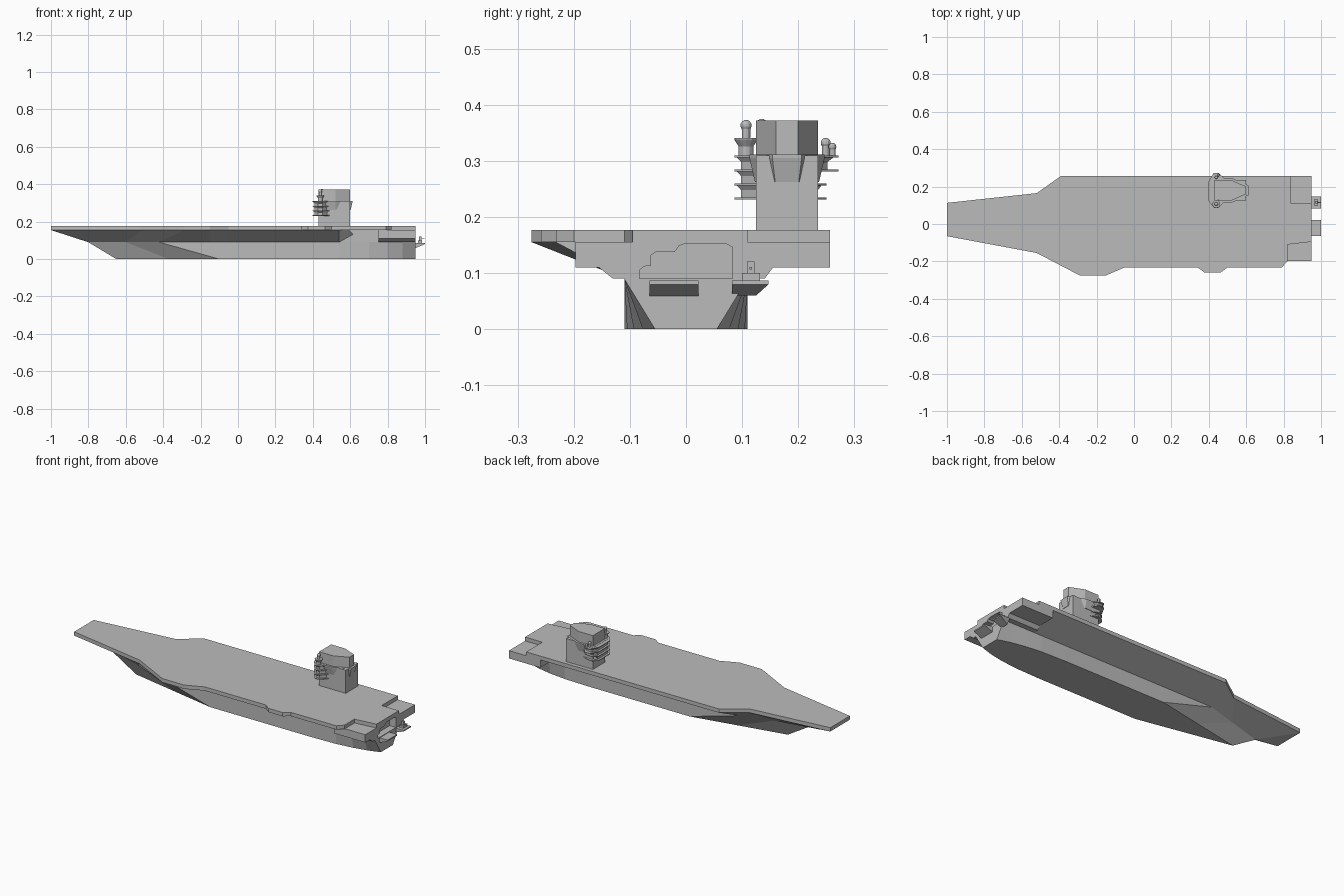
import bpy, bmesh, math

cube = bpy.data.objects.get("Cube")
if cube:
    bpy.data.objects.remove(cube, do_unlink=True)

grey = bpy.data.materials.new("hull grey")
grey.use_nodes = True
grey.diffuse_color = (0.5, 0.5, 0.5, 1)
grey.node_tree.nodes["Principled BSDF"].inputs["Base Color"].default_value = (0.5, 0.5, 0.5, 1)


def finish(name, bm, smooth=False):
    bmesh.ops.remove_doubles(bm, verts=bm.verts, dist=1e-5)
    bmesh.ops.recalc_face_normals(bm, faces=bm.faces)
    mesh = bpy.data.meshes.new(name)
    bm.to_mesh(mesh)
    bm.free()
    mesh.materials.append(grey)
    for p in mesh.polygons:
        p.use_smooth = smooth
    ob = bpy.data.objects.new(name, mesh)
    bpy.context.collection.objects.link(ob)
    return ob


def loft(name, rings, smooth=False):
    """Skin matching closed rings and cap both ends."""
    bm = bmesh.new()
    rows = [[bm.verts.new(p) for p in ring] for ring in rings]
    n = len(rows[0])
    for a, b in zip(rows, rows[1:]):
        for i in range(n):
            j = (i + 1) % n
            bm.faces.new((a[i], a[j], b[j], b[i]))
    bm.faces.new(rows[0])
    bm.faces.new(rows[-1])
    return finish(name, bm, smooth)


def slab(name, outline, z0, z1):
    return loft(name, [[(x, y, z) for x, y in outline] for z in (z0, z1)])


def along_x(name, section, x0, x1):
    return loft(name, [[(x, y, z) for y, z in section] for x in (x0, x1)])


def box(name, x0, x1, y0, y1, z0, z1):
    return slab(name, [(x0, y0), (x1, y0), (x1, y1), (x0, y1)], z0, z1)


def lathe(name, x, y, profile, sides=12):
    rings = [[(x + r * math.cos(i * math.tau / sides), y + r * math.sin(i * math.tau / sides), z)
              for i in range(sides)] for r, z in profile]
    return loft(name, rings)


def mirrored(side):
    """Closed ring from one side, mirrored across y = 0."""
    return side + [(x, -y) for x, y in reversed(side)]


def at(z, outline):
    return [(x, y, z) for x, y in outline]


DECK_LOW, DECK_TOP, KNUCKLE = 0.155, 0.177, 0.09

# Flight deck with side bulges and stepped stern corners
slab("flight_deck", [
    (-1, -.065), (-.52, -.155), (-.29, -.275), (-.15, -.275), (-.05, -.232), (.34, -.232),
    (.375, -.258), (.465, -.258), (.5, -.232), (.79, -.232), (.82, -.2), (.82, -.11),
    (.95, -.095), (.95, .11), (.84, .11), (.84, .257), (-.39, .257), (-.52, .165),
    (-1, .113)], DECK_LOW, DECK_TOP)

# Lower hull, pinched at bow and stern
knuckle = [(-.8, 0), (-.6, -.058), (-.42, -.11), (-.1, -.11), (.54, -.11),
           (.7, -.11), (.8, -.11), (.88, -.11), (.95, -.11)]
keel = [(-.65, 0), (-.37, -.056), (-.1, -.11), (-.05, -.11), (.54, -.11),
        (.7, -.105), (.8, -.093), (.88, -.077), (.95, -.055)]
loft("lower_hull", [at(0, mirrored(keel)), at(KNUCKLE, mirrored(knuckle))])

# Flared underside between hull and deck
right_low = [(-.8, 0), (-.6, -.058), (-.42, -.11), (-.15, -.11), (-.05, -.11), (.54, -.11)]
right_high = [(-1, -.065), (-.52, -.155), (-.29, -.275), (-.15, -.275), (-.05, -.232), (.54, -.232)]
left_low = [(x, -y) for x, y in right_low[:-1]] + [(.75, .11)]
left_high = [(-1, .113), (-.52, .165), (-.39, .257), (-.15, .257), (-.05, .257), (.75, .257)]
loft("deck_flare", [at(KNUCKLE, right_low + left_low[::-1]),
                    at(DECK_LOW, right_high + left_high[::-1])])
box("upper_hull", .5, .76, -.11, .11, KNUCKLE, DECK_LOW)

# Stern block, its rear end framing the boat bay
outer = [(.14, .09), (.155, .11), (.257, .11), (.257, .155),
         (-.197, .155), (-.197, .11), (-.155, .11), (-.13, .09)]
bay = [(-.083, .09), (-.083, .105), (-.075, .112), (-.062, .113), (-.062, .132), (-.053, .138),
       (-.02, .138), (-.012, .149), (0, .153), (.07, .153), (.083, .146), (.083, .09)]
along_x("stern_block", outer, .75, .91)
along_x("stern_bay_frame", outer + bay, .91, .95)

# Stern platforms with sloped undersides
for name, y0, y1, low in (("stern_ledge", -.065, .022, .055), ("stern_gun_platform", .082, .125, .06)):
    spread = 0 if y0 < 0 else .022
    loft(name, [[(.94, y0, low), (1, y0, .08), (1, y0, .087), (.94, y0, .087)],
                [(.94, y1, low), (1, y1 + spread, .08), (1, y1 + spread, .087), (.94, y1 + spread, .087)]])
box("gun_base", .962, .985, .1, .132, .087, .1)
box("gun_mount", .967, .98, .109, .122, .1, .121)
box("gun_barrel", .975, .998, .113, .118, .106, .111)

# Island tower, bridge and top house
box("island_tower", .43, .6, .125, .235, DECK_TOP, .31)


def house(grow):
    return [(.43 - grow, .125 - grow), (.52, .125 - grow), (.6 + grow, .16 - grow / 2),
            (.6 + grow, .2 + grow / 2), (.52, .235 + grow), (.43 - grow, .235 + grow)]


loft("bridge", [at(.262, house(.002)), at(.305, house(.012)), at(.311, house(.012))])
slab("top_house", house(0), .31, .372)


# Stacked forward balconies, each widening to a thin rim
def balcony(y_left, grow):
    return [(.412 - grow, .125), (.428, .1 - grow), (.452, .1 - grow), (.475 + grow, .125),
            (.475 + grow, .235), (.455, y_left + grow), (.425, y_left + grow), (.412 - grow, .225)]


for i, (z, y_left) in enumerate([(.235, .236), (.26, .236), (.285, .258), (.31, .258)]):
    loft("balcony_%d" % (i + 1), [at(z - .004, balcony(y_left, .014)), at(z, balcony(y_left, .014))])
    if i < 3:
        loft("balcony_wall_%d" % (i + 1), [at(z, balcony(y_left - .008, .002)),
                                           at(z + .013, balcony(y_left - .008, .002)),
                                           at(z + .022, balcony(y_left - .004, .01))])

# Sensor pedestal and domes
lathe("sensor_pedestal", .44, .107, [(.013, .31), (.013, .326), (.021, .338), (.021, .341)])


def dome(name, x, y, z, r, top):
    c = top - r
    cap = [(r * math.cos(a), c + r * math.sin(a)) for a in (-.7, -.2, .3, .8, 1.2, 1.5)]
    lathe(name, x, y, [(r * .75, z)] + cap)


dome("right_dome", .44, .107, .341, .01, .373)
dome("left_dome", .44, .249, .31, .009, .341)
dome("small_left_dome", .452, .261, .31, .007, .332)
dome("roof_dome", .45, .135, .37, .01, .375)
